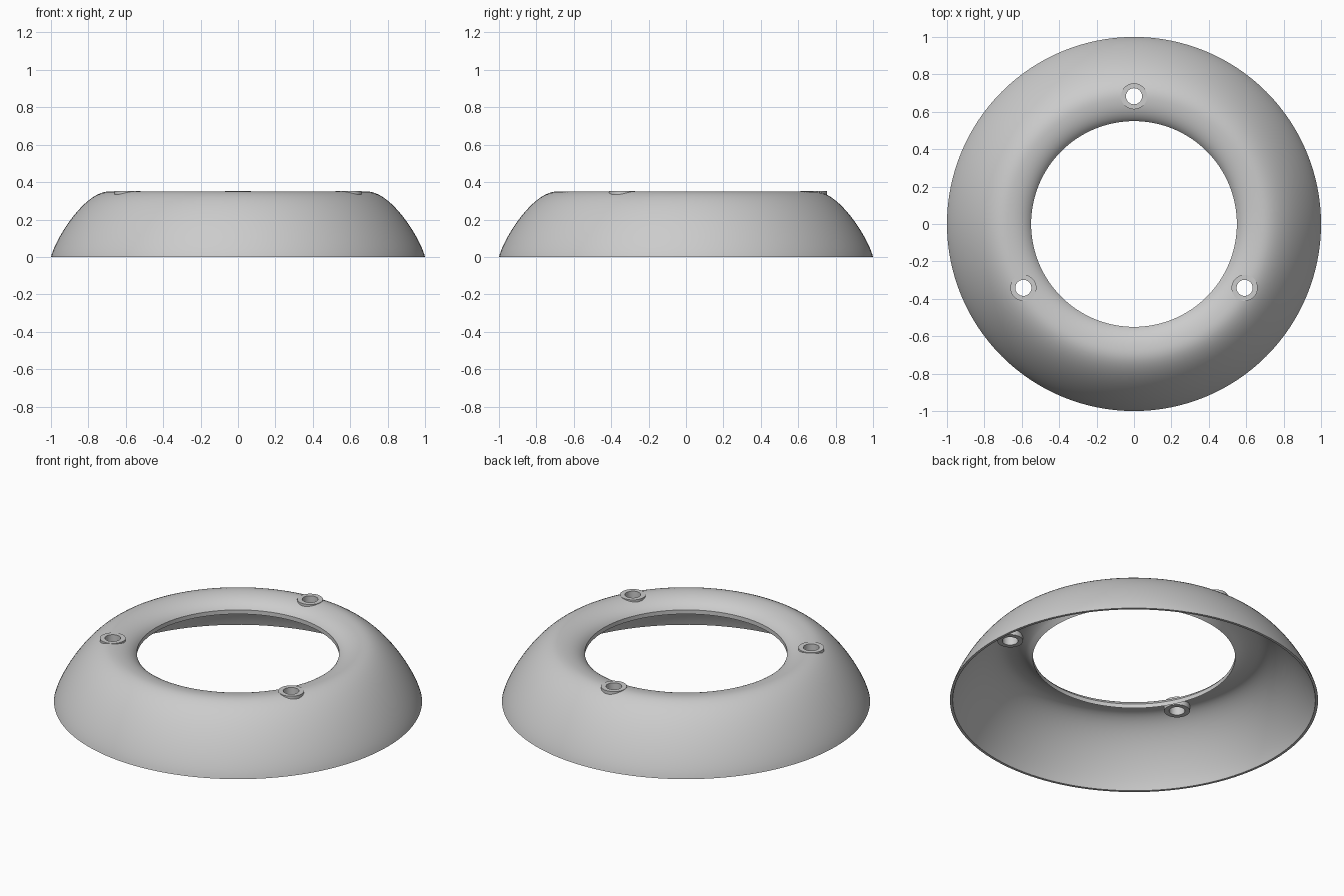
import bpy
import bmesh
from math import cos, sin, pi, radians
from mathutils import Vector, Matrix
from mathutils.geometry import interpolate_bezier

cube = bpy.data.objects.get("Cube")
if cube:
    bpy.data.objects.remove(cube, do_unlink=True)

grey = bpy.data.materials.new("plain grey")
grey.use_nodes = True
grey.diffuse_color = (0.6, 0.6, 0.6, 1)
grey.node_tree.nodes["Principled BSDF"].inputs["Base Color"].default_value = (0.6, 0.6, 0.6, 1)


def revolve(name, profile, steps, location=(0, 0, 0)):
    """Turn a closed (radius, height) profile around the z axis."""
    bm = bmesh.new()
    rings = [[bm.verts.new((r * cos(a), r * sin(a), z)) for r, z in profile]
             for a in (2 * pi * i / steps for i in range(steps))]
    n = len(profile)
    for i, ring in enumerate(rings):
        following = rings[(i + 1) % steps]
        for j in range(n):
            k = (j + 1) % n
            bm.faces.new((ring[j], following[j], following[k], ring[k]))
    bmesh.ops.recalc_face_normals(bm, faces=bm.faces)
    return finish(name, bm, location)


def finish(name, bm, location):
    mesh = bpy.data.meshes.new(name)
    bm.to_mesh(mesh)
    bm.free()
    mesh.materials.append(grey)
    obj = bpy.data.objects.new(name, mesh)
    obj.location = location
    bpy.context.collection.objects.link(obj)
    return obj


def activate(obj):
    bpy.ops.object.select_all(action='DESELECT')
    obj.select_set(True)
    bpy.context.view_layer.objects.active = obj


def smooth(obj):
    activate(obj)
    bpy.ops.object.shade_smooth_by_angle(angle=radians(30))


def bezier(points, count):
    return interpolate_bezier(*[Vector(p) for p in points], count)


# Shell: domed outside curve, rolled inward to the central opening
outer = bezier([(1, 0), (0.975, 0.10), (0.82, 0.35), (0.69, 0.35)], 20)
outer += bezier([(0.69, 0.35), (0.63, 0.35), (0.575, 0.33), (0.55, 0.292)], 12)[1:]
thickness = 0.015
inner = []
for i, p in enumerate(outer):
    tangent = (outer[min(i + 1, len(outer) - 1)] - outer[max(i - 1, 0)]).normalized()
    inner.append(p + thickness * Vector((-tangent.y, tangent.x)))
inner[0] = Vector((1 - thickness, 0))
inner[-1] = Vector((0.55, 0.267))
shell = revolve("shell", [tuple(p) for p in outer + inner[::-1]], 128)

# Screw bosses: three short tubes through the top of the shell
for index, angle in enumerate((90, 210, 330)):
    spot = Matrix.Rotation(radians(angle), 3, 'Z') @ Vector((0.683, 0, 0))

    bm = bmesh.new()
    bmesh.ops.create_cone(bm, cap_ends=True, segments=32, radius1=0.055,
                          radius2=0.055, depth=0.3,
                          matrix=Matrix.Translation((0, 0, 0.33)))
    cutter = finish("hole_cutter", bm, spot)
    cutter.hide_render = True
    cut = shell.modifiers.new("screw hole", 'BOOLEAN')
    cut.operation = 'DIFFERENCE'
    cut.solver = 'EXACT'
    cut.object = cutter
    activate(shell)
    bpy.ops.object.modifier_apply(modifier=cut.name)
    bpy.data.objects.remove(cutter, do_unlink=True)

    boss = revolve(f"screw_boss_{index + 1}",
                   [(0.07, 0.302), (0.07, 0.352), (0.043, 0.352), (0.043, 0.302)],
                   32, spot)
    smooth(boss)

smooth(shell)
